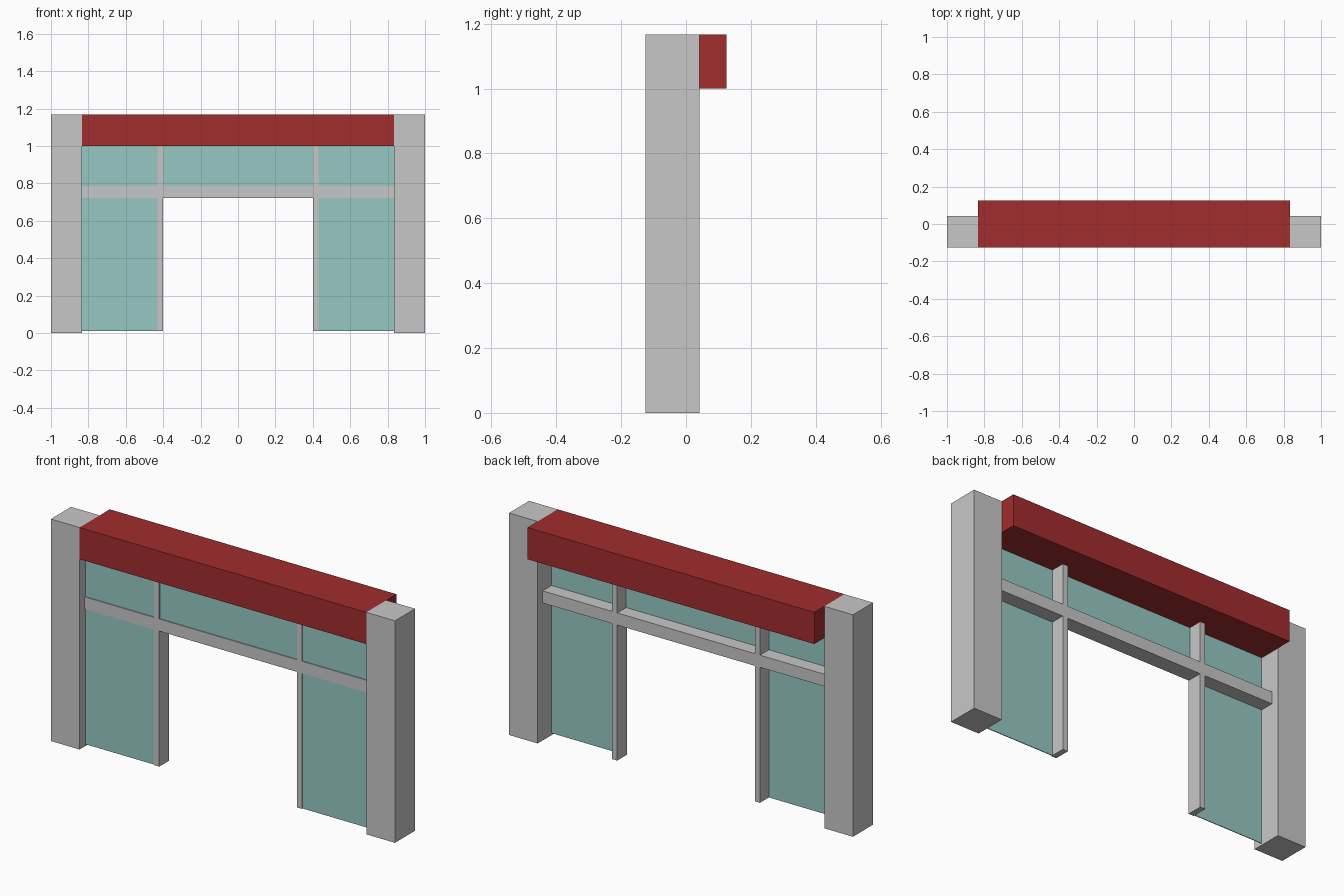
import bpy
import bmesh
from mathutils import Vector

if "Cube" in bpy.data.objects:
    bpy.data.objects.remove(bpy.data.objects["Cube"])


def material(name, color):
    m = bpy.data.materials.new(name)
    m.diffuse_color = (*color, 1)
    m.use_nodes = True
    m.node_tree.nodes["Principled BSDF"].inputs["Base Color"].default_value = m.diffuse_color
    return m


GREY = material("light_grey", (0.576, 0.576, 0.576))
RED = material("dark_red", (0.359, 0.026, 0.026))
GLASS = material("pale_teal_glass", (0.305, 0.584, 0.546))


def box(name, x, y, z, mat, mirrored=False):
    """Box spanning the given (min, max) ranges, optionally mirrored across x = 0."""
    bm = bmesh.new()
    bmesh.ops.create_cube(bm, size=1)
    lo, hi = (Vector(p) for p in zip(x, y, z))
    for v in bm.verts:
        v.co = (lo + hi) / 2 + v.co * (hi - lo)
    me = bpy.data.meshes.new(name)
    bm.to_mesh(me)
    bm.free()
    me.materials.append(mat)
    ob = bpy.data.objects.new(name, me)
    bpy.context.collection.objects.link(ob)
    if mirrored:
        mod = ob.modifiers.new("mirror", 'MIRROR')
        mod.use_axis[0] = True
        mod.use_clip = False
    return ob


POST_X = 0.8333            # inner face of the posts
FRAME_Y = (-0.083, 0.0)    # depth of the window frame
PANE_Y = (-0.078, -0.074)  # thin glass plates
BAR_Z = (0.722, 0.786)     # transom height
MULLION_X = (0.40, 0.43)

# Side posts and the overhanging sign beam
box("side_post", (POST_X, 1.0), (-0.125, 0.0417), (0, 1.1667), GREY, True)
box("sign_beam", (-POST_X, POST_X), (-0.125, 0.125), (1.0, 1.1667), RED)

# Window frame: transom, with mullions above and below it
box("transom_bar", (-POST_X, POST_X), FRAME_Y, BAR_Z, GREY)
box("lower_mullion", MULLION_X, FRAME_Y, (0.01, BAR_Z[0]), GREY, True)
box("upper_mullion", MULLION_X, FRAME_Y, (BAR_Z[1], 1.0), GREY, True)

# Glass panes; the doorway stays open
side = (MULLION_X[1], POST_X)
box("lower_side_pane", side, PANE_Y, (0.01, BAR_Z[0]), GLASS, True)
box("upper_side_pane", side, PANE_Y, (BAR_Z[1], 1.0), GLASS, True)
box("door_top_pane", (-MULLION_X[0], MULLION_X[0]), PANE_Y, (BAR_Z[1], 1.0), GLASS)
